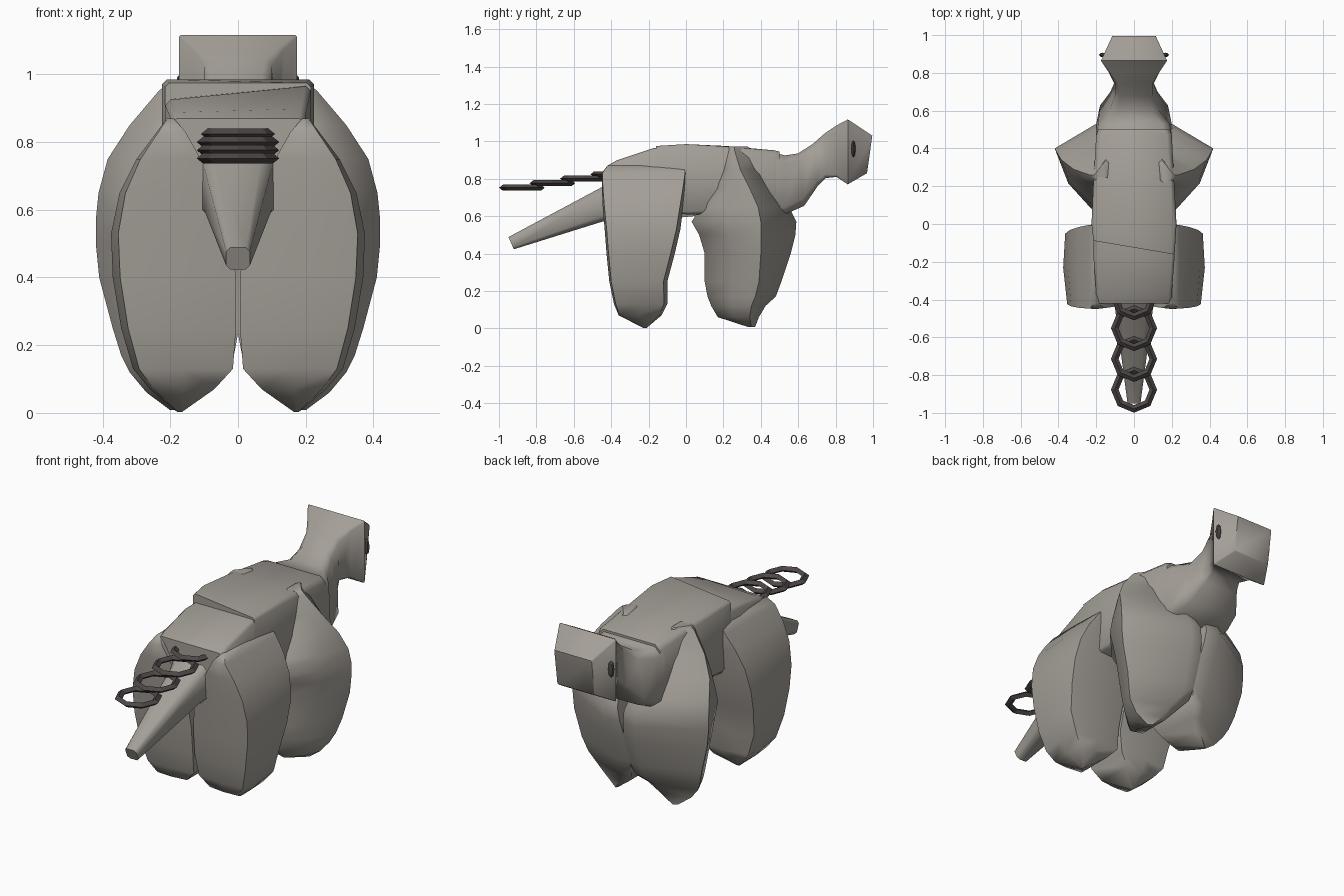
import bpy, bmesh, math
from mathutils import Matrix

if "Cube" in bpy.data.objects:
    bpy.data.objects.remove(bpy.data.objects["Cube"])


def make_material(name, rgb):
    m = bpy.data.materials.new(name)
    m.diffuse_color = (*rgb, 1)
    m.use_nodes = True
    m.node_tree.nodes["Principled BSDF"].inputs["Base Color"].default_value = m.diffuse_color
    return m


STONE = make_material("warm grey", (0.37, 0.345, 0.31))
DARK = make_material("dark iron", (0.075, 0.062, 0.062))


def finish(name, bm, mat, angle=55):
    bmesh.ops.recalc_face_normals(bm, faces=bm.faces)
    me = bpy.data.meshes.new(name)
    bm.to_mesh(me)
    bm.free()
    me.materials.append(mat)
    ob = bpy.data.objects.new(name, me)
    bpy.context.collection.objects.link(ob)
    bpy.ops.object.select_all(action='DESELECT')
    ob.select_set(True)
    bpy.context.view_layer.objects.active = ob
    bpy.ops.object.shade_smooth_by_angle(angle=math.radians(angle))
    return ob


def loft(name, rings, mat=STONE, mirror=False):
    """Skin a stack of equal-sized rings and cap both ends."""
    bm = bmesh.new()
    rows = [[bm.verts.new(p) for p in r] for r in rings]
    for a, b in zip(rows, rows[1:]):
        for i in range(len(a)):
            j = (i + 1) % len(a)
            bm.faces.new((a[i], a[j], b[j], b[i]))
    bm.faces.new(rows[0])
    bm.faces.new(rows[-1])
    if mirror:
        dup = bmesh.ops.duplicate(bm, geom=bm.verts[:] + bm.edges[:] + bm.faces[:])
        for v in dup["geom"]:
            if isinstance(v, bmesh.types.BMVert):
                v.co.x = -v.co.x
    return finish(name, bm, mat)


def box_ring(y, w, zb, zt, bev=0.03, skew=0.0, twist=0.0, wt=None, roll=0.0):
    """Bevelled section across the body; skew leans it, twist and roll turn it, wt is the top width."""
    t = w if wt is None else wt
    pts = [(w - bev, zb), (w, zb + bev), (t, zt - bev), (t - bev, zt),
           (bev - t, zt), (-t, zt - bev), (-w, zb + bev), (bev - w, zb)]
    mid = (zb + zt) / 2
    return [(x, y + skew * (z - mid) + twist * x, z + roll * x) for x, z in pts]


# Trunk: hips and raised back
loft("hips", [box_ring(-0.42, 0.20, 0.58, 0.87, 0.02),
              box_ring(-0.37, 0.20, 0.58, 0.893, 0.015, roll=0.03),
              box_ring(-0.17, 0.215, 0.60, 0.945, 0.015, roll=0.1),
              box_ring(0.05, 0.21, 0.62, 0.95, 0.015, roll=0.1)])
loft("back", [box_ring(-0.125, 0.215, 0.62, 0.975, 0.012, twist=-0.17),
              box_ring(0.0, 0.225, 0.61, 0.985, 0.015),
              box_ring(0.20, 0.215, 0.61, 0.975, 0.02, twist=-0.08),
              box_ring(0.47, 0.20, 0.60, 0.952, 0.025),
              box_ring(0.50, 0.19, 0.61, 0.945, 0.03)])

# Broad chest narrowing to a neck and flaring into the wedge-shaped head
loft("chest_neck_and_head", [
    box_ring(0.45, 0.20, 0.60, 0.945, 0.03),
    box_ring(0.53, 0.20, 0.61, 0.925, 0.04, wt=0.19),
    box_ring(0.615, 0.18, 0.655, 0.935, 0.04, skew=-0.12, wt=0.13),
    box_ring(0.69, 0.125, 0.76, 0.985, 0.03, skew=-0.12, wt=0.10),
    box_ring(0.745, 0.105, 0.803, 1.045, 0.02, wt=0.10),
    box_ring(0.805, 0.135, 0.81, 1.085, 0.012),
    box_ring(0.865, 0.175, 0.77, 1.117, 0.006),
    box_ring(0.982, 0.115, 0.83, 1.03, 0.006, skew=0.14)])

# Tapering tail
loft("tail", [box_ring(-0.935, 0.035, 0.423, 0.488, 0.012, skew=-0.45),
              box_ring(-0.45, 0.10, 0.57, 0.755, 0.03),
              box_ring(-0.30, 0.14, 0.58, 0.86, 0.03)])

# Legs near the tail: z, inner x, outer x, front y, rear y
HIND = [(0.003, .165, .18, -.23, -.21), (.07, .07, .26, -.36, -.13),
        (.13, .015, .31, -.385, -.10), (.25, .006, .345, -.41, -.10),
        (.40, .006, .37, -.425, -.06), (.53, .02, .375, -.435, -.03),
        (.65, .06, .35, -.445, -.015), (.75, .11, .30, -.45, -.005),
        (.83, .155, .24, -.45, 0), (.87, .19, .21, -.42, -.01)]


def hind_ring(z, xi, xo, yf, yb):
    xm, e = (xi + xo) / 2, 0.06 * (xo - xi)
    return [(xi, yf + e, z), (xm, yf, z), (xo - e, yf + e / 2, z),
            (xo, (yf + yb) / 2, z), (xo - e / 2, yb - e, z),
            (xm, yb, z), (xi, yb - e, z)]


loft("hind_legs", [hind_ring(*s) for s in HIND], mirror=True)

# Legs near the head, arching forward into the trunk:
# z, inner x, outer x, front y, rear y, outer edge y
FORE = [(.008, .17, .20, .33, .37, .35), (.06, .10, .27, .17, .39, .34),
        (.12, .05, .32, .135, .425, .35), (.17, .012, .345, .115, .48, .37),
        (.25, -.003, .37, .10, .51, .39),
        (.40, -.003, .41, .10, .56, .40), (.50, .01, .42, .07, .585, .40),
        (.57, .02, .42, .03, .59, .40), (.65, .04, .412, .08, .55, .385),
        (.75, .07, .385, .155, .47, .34), (.85, .10, .32, .19, .41, .29),
        (.95, .12, .235, .20, .36, .26), (.972, .14, .21, .21, .33, .26)]


def fore_ring(z, xi, xo, yf, yb, ye):
    w = xo - xi
    return [(xi, yf + .02, z), (xi + 0.4 * w, yf, z),
            (xi + 0.82 * w, yf + 0.5 * (ye - yf), z), (xo, ye, z),
            (xi + 0.2 * w, yb, z), (xi, yb - .015, z)]


loft("fore_legs", [fore_ring(*s) for s in FORE], mirror=True)

# Chain of flat octagonal links stepping up to the hips
for k in range(4):
    cy, cz = -0.877 + 0.163 * k, 0.752 + 0.024 * k
    rows = []
    bm = bmesh.new()
    for i in range(8):
        a = math.tau * i / 8
        rows.append([bm.verts.new((r * math.cos(a), cy + r * math.sin(a), cz + dz))
                     for r, dz in ((.122, 0), (.102, .016), (.082, 0), (.102, -.016))])
    for i in range(8):
        a, b = rows[i], rows[(i + 1) % 8]
        for j in range(4):
            bm.faces.new((a[j], a[(j + 1) % 4], b[(j + 1) % 4], b[j]))
    finish("chain_link_%d" % (k + 1), bm, DARK, 20)

# Small dark diamond eyes
bm = bmesh.new()
for s in (-1, 1):
    bmesh.ops.create_uvsphere(bm, u_segments=8, v_segments=4, radius=1,
                              matrix=Matrix.Translation((s * 0.165, 0.895, 0.96))
                              @ Matrix.Diagonal((0.02, 0.012, 0.046, 1)))
finish("eyes", bm, DARK, 20)
